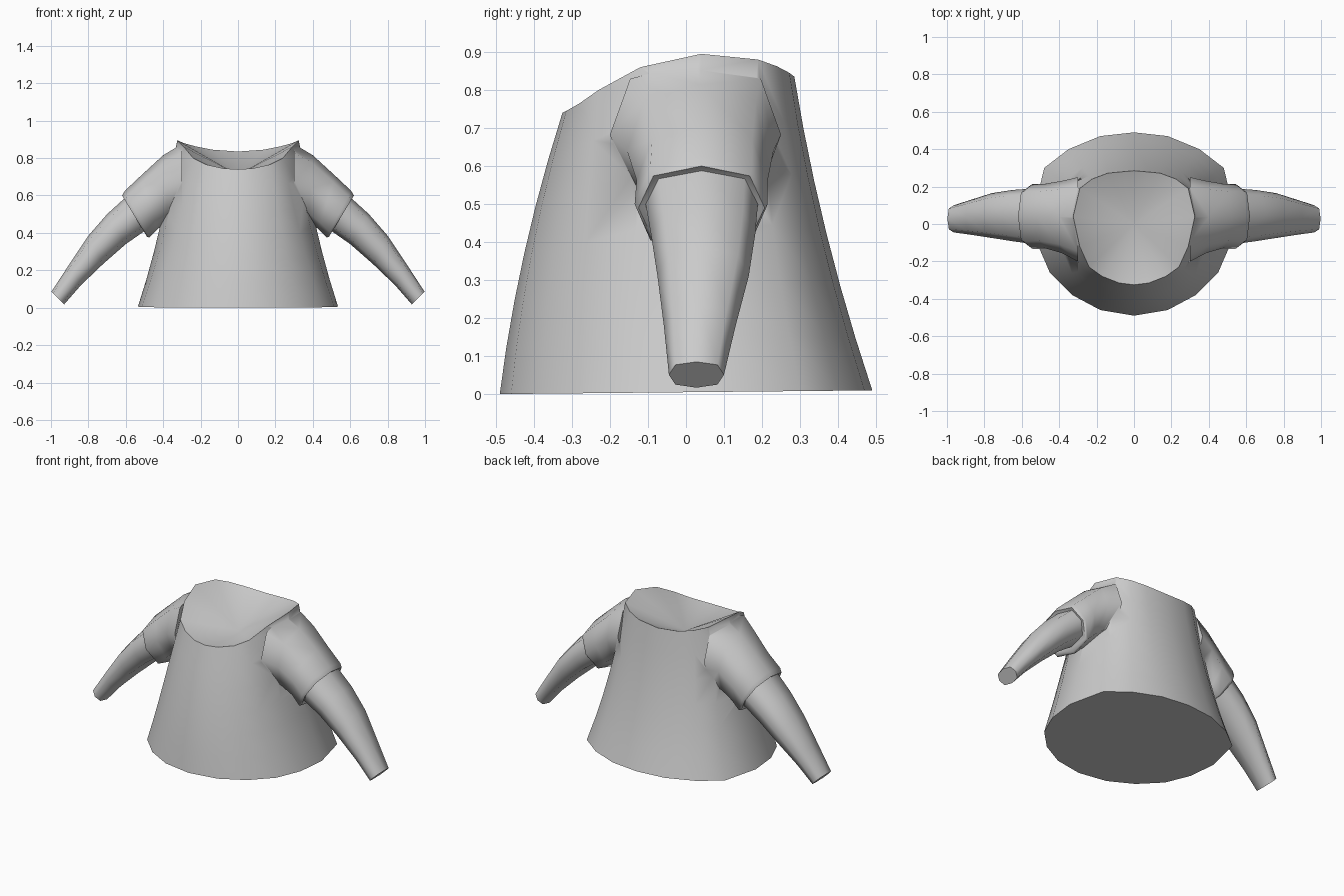
import bpy, bmesh, math
from mathutils import Vector

if "Cube" in bpy.data.objects:
    bpy.data.objects.remove(bpy.data.objects["Cube"])

cloth = bpy.data.materials.new("light grey cloth")
cloth.diffuse_color = (0.6, 0.6, 0.6, 1)
cloth.use_nodes = True
cloth.node_tree.nodes["Principled BSDF"].inputs["Base Color"].default_value = cloth.diffuse_color


def loft(name, rings, end_point=None):
    """Skin a list of closed rings and cap both ends (last one to end_point if given)."""
    bm = bmesh.new()
    loops = [[bm.verts.new(p) for p in ring] for ring in rings]
    n = len(loops[0])
    for a, b in zip(loops, loops[1:]):
        for i in range(n):
            j = (i + 1) % n
            bm.faces.new((a[i], a[j], b[j], b[i]))
    bm.faces.new(loops[0])
    if end_point:
        c = bm.verts.new(end_point)
        for i in range(n):
            bm.faces.new((loops[-1][i], loops[-1][(i + 1) % n], c))
    else:
        bm.faces.new(loops[-1])
    bmesh.ops.recalc_face_normals(bm, faces=bm.faces)
    mesh = bpy.data.meshes.new(name)
    bm.to_mesh(mesh)
    bm.free()
    mesh.materials.append(cloth)
    obj = bpy.data.objects.new(name, mesh)
    bpy.context.collection.objects.link(obj)
    return obj


def activate(obj):
    bpy.ops.object.select_all(action='DESELECT')
    obj.select_set(True)
    bpy.context.view_layer.objects.active = obj


def smooth(obj, degrees):
    activate(obj)
    bpy.ops.object.shade_smooth_by_angle(angle=math.radians(degrees))


def mirrored(half):
    """Complete a ring from its right half, running back to front."""
    return half + [(-x, y, z) for x, y, z in half[-2:0:-1]]


def sleeve_ring(side, top, bottom, y0, y1, n=8):
    """Tilted oval through a top and a bottom point, spanning y0 to y1."""
    mid = [(a + b) / 2 for a, b in zip(top, bottom)]
    ring = []
    for k in range(n):
        a = 2 * math.pi * k / n
        c, s = math.cos(a), math.sin(a)
        if k % 2:
            c, s = c * 1.08, s * 1.08
        ring.append((side * (mid[0] + (top[0] - mid[0]) * c),
                     (y0 + y1) / 2 + (y1 - y0) / 2 * s,
                     mid[1] + (top[1] - mid[1]) * c))
    return ring


# Torso: hem lofted up to the scooped neckline, with a sunken neck surface
hem = [(x, y, 0.005 + 0.01 * y) for x, y in (
    (0, .49), (.18, .47), (.35, .40), (.48, .30), (.535, .07),
    (.515, -.11), (.45, -.26), (.33, -.38), (.18, -.46), (0, -.49))]
neck = [(0, .285, .835), (.14, .272, .845), (.225, .24, .862), (.29, .19, .88),
        (.325, .04, .895), (.29, -.12, .86), (.24, -.23, .80),
        (.17, -.28, .765), (.08, -.315, .745), (0, -.325, .74)]
rings = []
for step in range(7):
    t = step / 6
    bow = 4 * t * (1 - t) * 0.018
    half = []
    for a, b in zip(hem, neck):
        p = Vector(a).lerp(Vector(b), t)
        half.append((p.x * (1 - 2.2 * bow), p.y - bow, p.z))
    rings.append(mirrored(half))
torso = loft("torso", rings, end_point=(0, 0, .71))

short_sleeve = [((.30, .875), (.30, .49), -.20, .25),
                ((.40, .815), (.375, .465), -.155, .23),
                ((.52, .705), (.43, .42), -.13, .215),
                ((.605, .625), (.475, .375), -.135, .215),
                ((.62, .60), (.487, .38), -.125, .207),
                ((.60, .585), (.497, .405), -.112, .192)]
long_sleeve = [((.59, .60), (.485, .42), -.108, .19),
               ((.70, .50), (.60, .34), -.092, .182),
               ((.80, .385), (.72, .235), -.075, .165),
               ((.90, .235), (.84, .12), -.058, .13),
               ((.998, .085), (.93, .017), -.045, .10)]

for side, label in ((1, "right"), (-1, "left")):
    # Short outer sleeve with a turned-in cuff, fused into the torso
    outer = loft(label + "_short_sleeve", [sleeve_ring(side, *r) for r in short_sleeve])
    activate(torso)
    mod = torso.modifiers.new("fuse", 'BOOLEAN')
    mod.operation = 'UNION'
    mod.solver = 'EXACT'
    mod.object = outer
    bpy.ops.object.modifier_apply(modifier=mod.name)
    bpy.data.objects.remove(outer)
    # Long tapering under-sleeve
    inner = loft(label + "_long_sleeve", [sleeve_ring(side, *r) for r in long_sleeve])
    smooth(inner, 60)

torso.name = "torso_with_short_sleeves"
smooth(torso, 62)
